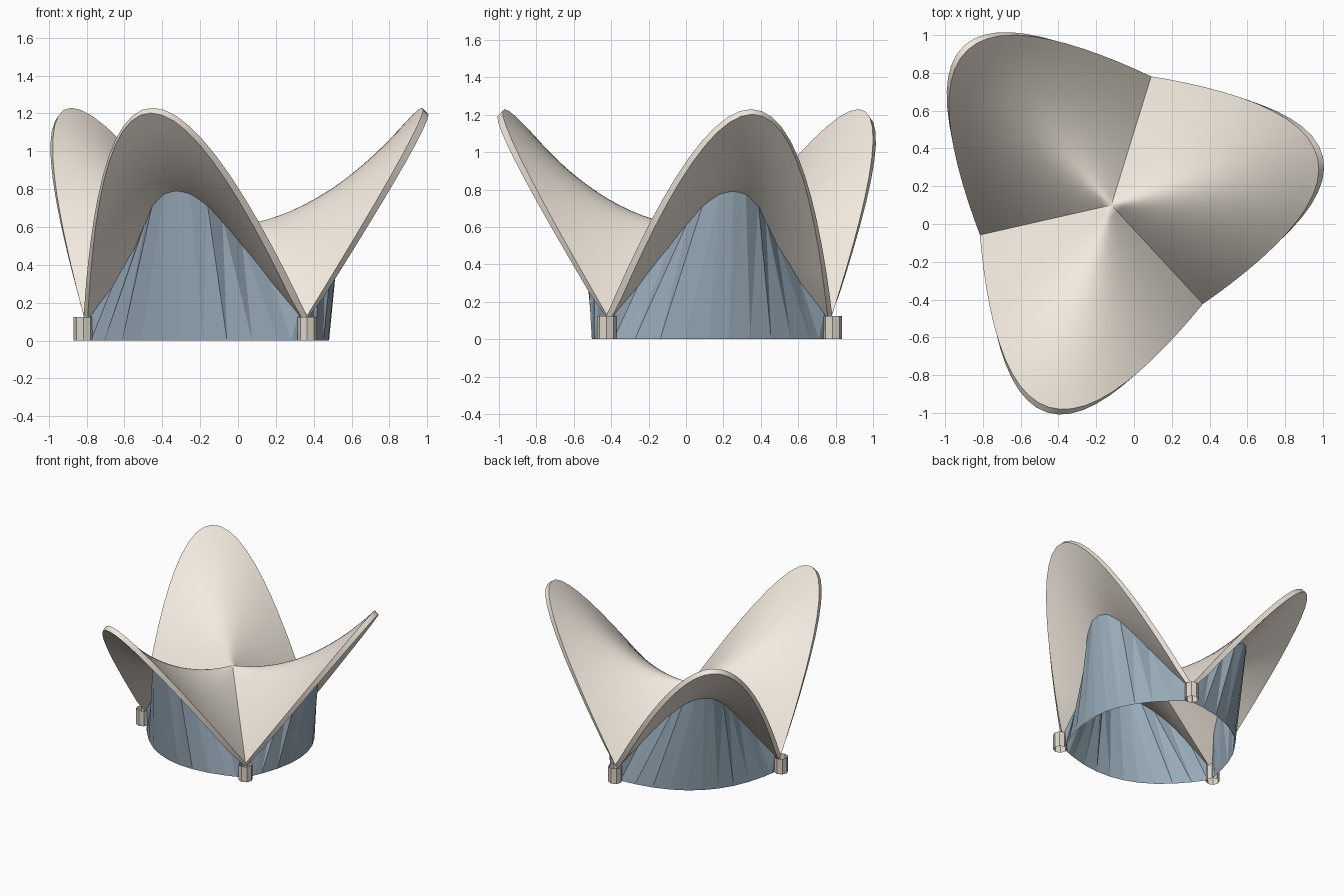
import bpy, bmesh, math
from mathutils import Vector

if "Cube" in bpy.data.objects:
    bpy.data.objects.remove(bpy.data.objects["Cube"])

CX, CY, Z0 = -0.12, 0.10, 0.60          # where the three lobes meet
LOBES = [math.radians(a) for a in (12.8, 132.8, 252.8)]
V_FOOT = 0.6178                         # half width of a lobe between its feet


def material(name, rgb):
    m = bpy.data.materials.new(name)
    m.diffuse_color = (*rgb, 1)
    m.use_nodes = True
    m.node_tree.nodes["Principled BSDF"].inputs["Base Color"].default_value = m.diffuse_color
    return m


def place(a, u, v, z):
    """Lobe coordinates (u outward, v across) to world."""
    return Vector((CX + u * math.cos(a) - v * math.sin(a),
                   CY + u * math.sin(a) + v * math.cos(a), z))


def height(s, t):
    """Roof height: rising curved ridge (t=0), straight falling valley (t=1)."""
    ridge, drop = 0.63 * s * s, 0.47 * s
    return Z0 + ridge - (ridge + drop) * t * t


def roof_at(u, v):
    """Roof height above a point in lobe coordinates."""
    r, p = math.hypot(u, v), math.atan2(v, u)
    k = 2 * math.sin(p) ** 2
    c = math.cos(p)
    edge = 1.12 / c if k < 1e-6 else (-c + math.sqrt(c * c + 4.48 * k)) / (2 * k)
    return height(r / edge, edge * math.sin(p) / V_FOOT)


def finish(bm, name, mat):
    me = bpy.data.meshes.new(name)
    bm.to_mesh(me)
    bm.free()
    ob = bpy.data.objects.new(name, me)
    bpy.context.collection.objects.link(ob)
    me.materials.append(mat)
    return ob


shell_mat = material("pale_concrete", (0.90, 0.83, 0.74))
post_mat = material("foot_concrete", (0.72, 0.67, 0.58))
glass_mat = material("blue_glass", (0.31, 0.40, 0.48))

# Roof shell: three parabolic-edged saddle lobes fanned out from the centre
N, RINGS = 24, 16
bm = bmesh.new()
rings = []
for i in range(1, RINGS + 1):
    s = i / RINGS
    ring = []
    for a in LOBES:
        for j in range(N):
            t = math.sin((j / N - 0.5) * math.pi) * 0.35 + (2 * j / N - 1) * 0.65
            v = V_FOOT * t
            ring.append(bm.verts.new(place(a, s * (1.12 - 2 * v * v), s * v, height(s, t))))
    rings.append(ring)
hub = bm.verts.new((CX, CY, Z0))
M = len(rings[0])
for j in range(M):
    k = (j + 1) % M
    bm.faces.new((hub, rings[0][j], rings[0][k]))
    for lo, hi in zip(rings, rings[1:]):
        bm.faces.new((lo[j], hi[j], hi[k], lo[k]))
bm.normal_update()
roof = finish(bm, "roof_shell", shell_mat)
mod = roof.modifiers.new("thickness", 'SOLIDIFY')
mod.thickness = 0.04
mod.offset = -1
bpy.context.view_layer.objects.active = roof
roof.select_set(True)
bpy.ops.object.modifier_apply(modifier=mod.name)
bpy.ops.object.shade_smooth_by_angle(angle=math.radians(30))
roof.select_set(False)

# Glass walls: faceted, leaning out in the middle, one under each lobe
# (position along the base, top v, top u)
HALF = [(0, 0, 0.69), (0.2, 0.07, 0.68), (0.41, 0.15, 0.63), (0.62, 0.21, 0.55),
        (0.83, 0.29, 0.46), (0.93, 0.42, 0.39), (1, 0.575, 0.36)]
PROFILE = [(-w, -v, u) for w, v, u in HALF[:0:-1]] + HALF
for n, a in enumerate(LOBES):
    bm = bmesh.new()
    cols = []
    for w, v, u in PROFILE:
        vb = 0.58 * w
        low = bm.verts.new(place(a, 0.60 - 0.74 * vb * vb, vb, 0))
        top = bm.verts.new(place(a, u, v, max(0.02, roof_at(u, v) - 0.035)))
        cols.append((low, top))
    for (l0, t0), (l1, t1) in zip(cols, cols[1:]):
        bm.faces.new((l0, l1, t1))
        bm.faces.new((l0, t1, t0))
    finish(bm, f"glass_wall_{n + 1}", glass_mat)

# Feet: short open eight-sided sleeves at the three valley ends
for n, a in enumerate(LOBES):
    p = place(a + math.radians(60), 0.715, 0, 0.0625)
    bm = bmesh.new()
    bmesh.ops.create_cone(bm, cap_ends=False, segments=8, radius1=0.052,
                          radius2=0.052, depth=0.125)
    bmesh.ops.translate(bm, verts=bm.verts, vec=p)
    finish(bm, f"foot_{n + 1}", post_mat)
